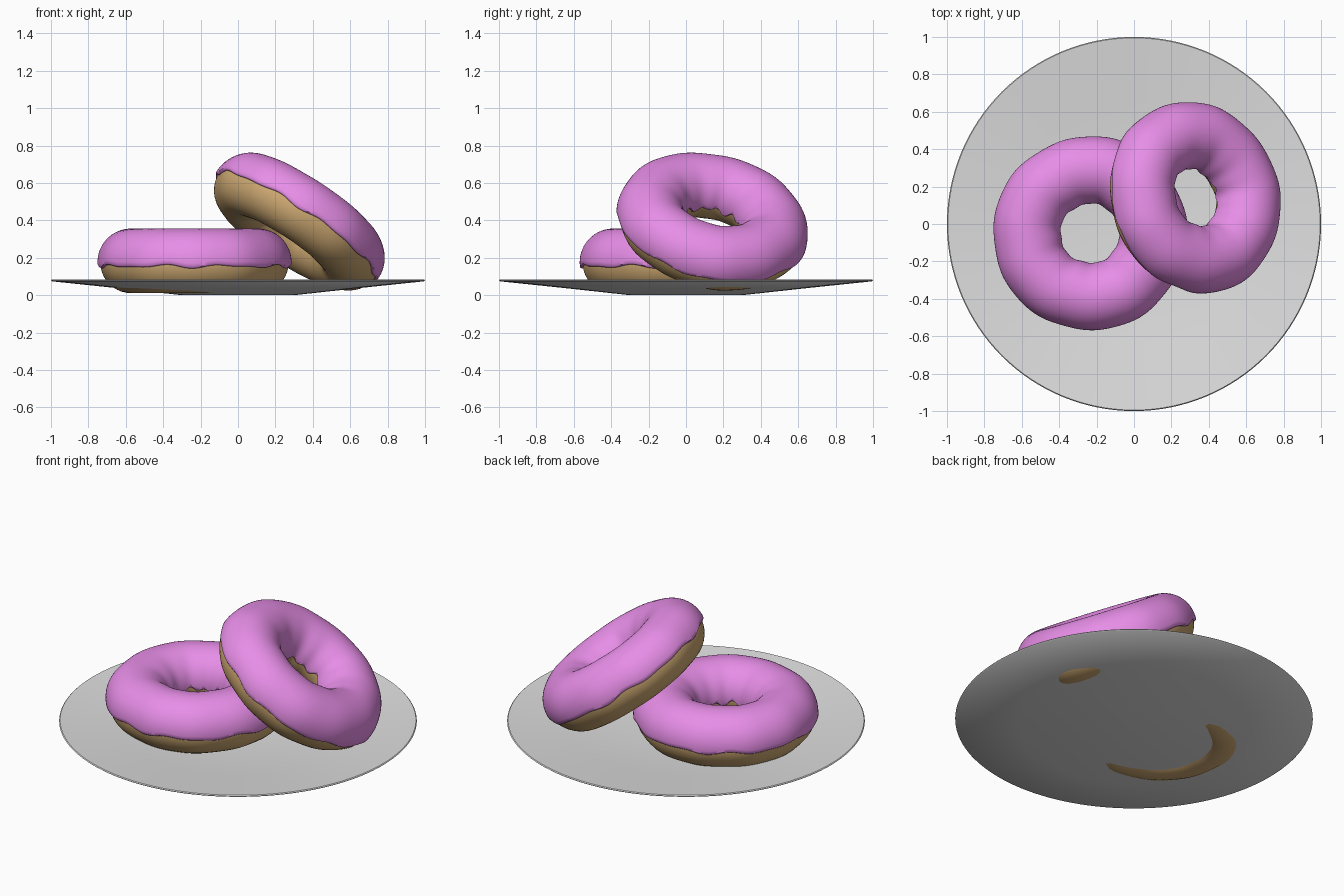
import bpy, bmesh, math
from mathutils import Vector

if "Cube" in bpy.data.objects:
    bpy.data.objects.remove(bpy.data.objects["Cube"])

RING, DOUGH_R, ICING_R = 0.338, 0.165, 0.18
TAU = math.tau


def material(name, rgb):
    m = bpy.data.materials.new(name)
    m.diffuse_color = (*rgb, 1)
    m.use_nodes = True
    m.node_tree.nodes["Principled BSDF"].inputs["Base Color"].default_value = m.diffuse_color
    return m


PINK = material("pink icing", (0.8, 0.27, 0.8))
TAN = material("baked dough", (0.62, 0.40, 0.17))
GREY = material("plate grey", (0.74, 0.74, 0.74))


def sweep(name, mat, section, n):
    """Sweep closed loops section(angle) -> [(radius, z)] around the z axis."""
    bm = bmesh.new()
    rings = []
    for i in range(n):
        a = TAU * i / n
        rings.append([bm.verts.new((r * math.cos(a), r * math.sin(a), z))
                      for r, z in section(a)])
    k = len(rings[0])
    for i in range(n):
        p, q = rings[i], rings[(i + 1) % n]
        for j in range(k):
            bm.faces.new((p[j], q[j], q[(j + 1) % k], p[(j + 1) % k]))
    bmesh.ops.remove_doubles(bm, verts=bm.verts, dist=1e-6)
    bmesh.ops.recalc_face_normals(bm, faces=bm.faces)
    me = bpy.data.meshes.new(name)
    bm.to_mesh(me)
    bm.free()
    me.materials.append(mat)
    ob = bpy.data.objects.new(name, me)
    bpy.context.collection.objects.link(ob)
    bpy.ops.object.select_all(action='DESELECT')
    ob.select_set(True)
    bpy.context.view_layer.objects.active = ob
    bpy.ops.object.shade_smooth_by_angle(angle=math.radians(50))
    return ob


def lump(a):
    # slight hand-made unevenness of the ring
    return 0.003 * math.sin(5 * a + 1) + 0.002 * math.sin(11 * a)


def dough_section(a):
    return [(RING + lump(a) + DOUGH_R * math.cos(TAU * j / 40),
             DOUGH_R * math.sin(TAU * j / 40)) for j in range(40)]


def icing_section(a):
    # wavy lower edges, outside and inside the hole
    start = math.radians(-5 + 2.2 * math.sin(9 * a) + 1.6 * math.sin(14 * a + 2))
    end = math.radians(186 + 4 * math.sin(12 * a) + 3 * math.sin(7 * a + 1))
    pts = []
    for j in range(33):
        t = j / 32
        p = start + (end - start) * t
        pts.append((p, ICING_R))
    # rounded lips tucked into the dough
    pts = [(start - 0.045, DOUGH_R - 0.004), (start - 0.045, DOUGH_R + 0.007)] + pts
    pts += [(end + 0.045, DOUGH_R + 0.007), (end + 0.045, DOUGH_R - 0.004)]
    pts += [(end + (start - end) * j / 16, DOUGH_R - 0.004) for j in range(1, 16)]
    return [(RING + lump(a) + r * math.cos(p), r * math.sin(p)) for p, r in pts]


def donut(prefix, centre, axis):
    turn = Vector((0, 0, 1)).rotation_difference(Vector(axis).normalized())
    for part, mat, section in (("dough", TAN, dough_section),
                               ("icing", PINK, icing_section)):
        ob = sweep(f"{prefix}_{part}", mat, section, 144)
        ob.rotation_mode = 'QUATERNION'
        ob.rotation_quaternion = turn
        ob.location = centre


# shallow thin plate
PLATE = [(0, 0), (0.3, 0), (0.65, 0.038), (0.995, 0.074), (1, 0.079), (0.995, 0.084),
         (0.65, 0.047), (0.3, 0.009), (0, 0.009)]
sweep("plate", GREY, lambda a: PLATE, 128)

# one donut lying flat, one leaning on it
donut("flat_donut", (-0.235, -0.05, 0.176), (0, 0, 1))
donut("leaning_donut", (0.32, 0.14, 0.386), (0.545, 0.195, 0.815))
